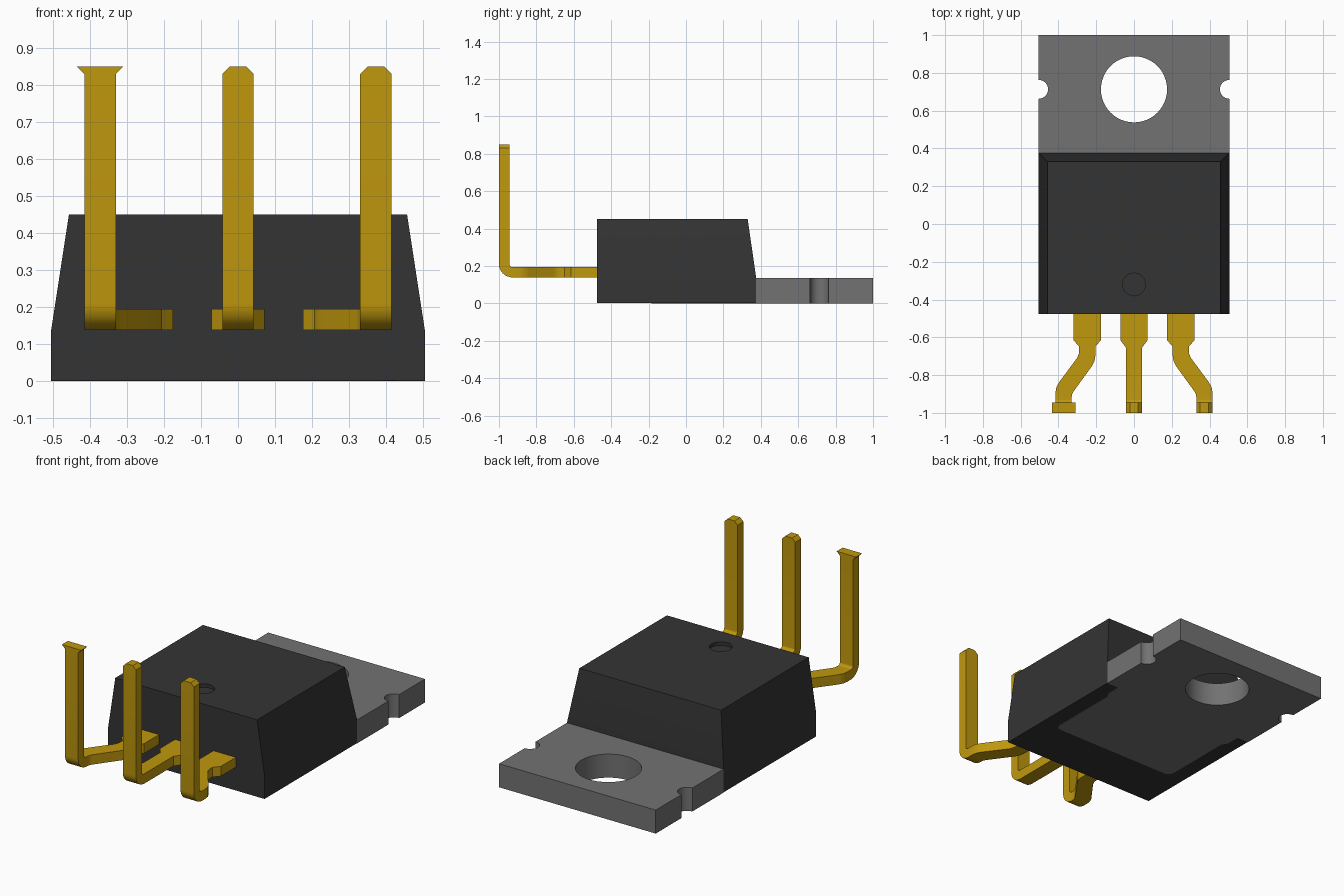
import bpy, bmesh, math

if "Cube" in bpy.data.objects:
    bpy.data.objects.remove(bpy.data.objects["Cube"], do_unlink=True)


def material(name, rgb):
    m = bpy.data.materials.new(name)
    m.use_nodes = True
    m.diffuse_color = (*rgb, 1)
    bsdf = m.node_tree.nodes["Principled BSDF"]
    bsdf.inputs["Base Color"].default_value = (*rgb, 1)
    bsdf.inputs["Roughness"].default_value = 0.6
    return m


BLACK = material("black_plastic", (0.034, 0.034, 0.034))
GREY = material("grey_metal", (0.17, 0.17, 0.17))
GOLD = material("gold_metal", (0.527, 0.314, 0.004))


def loft(name, loops, mat):
    """Skin a row of matching closed loops and cap both ends."""
    bm = bmesh.new()
    rings = [[bm.verts.new(p) for p in loop] for loop in loops]
    for a, b in zip(rings, rings[1:]):
        for i in range(len(a)):
            j = (i + 1) % len(a)
            bm.faces.new((a[i], a[j], b[j], b[i]))
    bm.faces.new(rings[0][::-1])
    bm.faces.new(rings[-1])
    bmesh.ops.recalc_face_normals(bm, faces=bm.faces)
    me = bpy.data.meshes.new(name)
    bm.to_mesh(me)
    bm.free()
    me.materials.append(mat)
    ob = bpy.data.objects.new(name, me)
    bpy.context.collection.objects.link(ob)
    return ob


def prism(name, outline, z0, z1, mat):
    return loft(name, [[(x, y, z) for x, y in outline] for z in (z0, z1)], mat)


def arc(cx, cy, r, a0, a1, n):
    return [(cx + r * math.cos(math.radians(a0 + (a1 - a0) * i / n)),
             cy + r * math.sin(math.radians(a0 + (a1 - a0) * i / n)))
            for i in range(n + 1)]


def activate(ob):
    bpy.ops.object.select_all(action='DESELECT')
    ob.select_set(True)
    bpy.context.view_layer.objects.active = ob


def drill(ob, x, y, r, z0, z1, mat):
    """Cut a round hole and discard the cutter."""
    cutter = prism("hole_cutter", arc(x, y, r, 0, 360, 48)[:-1], z0, z1, mat)
    cutter.hide_render = True
    mod = ob.modifiers.new("hole", 'BOOLEAN')
    mod.operation, mod.solver, mod.object = 'DIFFERENCE', 'EXACT', cutter
    activate(ob)
    bpy.ops.object.modifier_apply(modifier=mod.name)
    bpy.data.objects.remove(cutter, do_unlink=True)


def smooth(ob):
    activate(ob)
    bpy.ops.object.shade_smooth_by_angle(angle=math.radians(30))


W, FRONT, BACK = 0.505, -0.477, 0.375
TAB_TOP = 0.137


# Moulded body: straight lower part, tapered sides and back, flat front
def body_loop(w, back, z):
    return [(-w, FRONT, z), (w, FRONT, z), (w, back, z), (-w, back, z)]


body = loft("body", [body_loop(W, BACK, 0.002), body_loop(W, BACK, TAB_TOP),
                     body_loop(0.457, 0.33, 0.45)], BLACK)
drill(body, 0, -0.32, 0.06, 0.43, 0.5, BLACK)  # shallow locating dimple
smooth(body)

# Metal tab with side notches; its narrower end shows under the body
half = arc(0.37, -0.145, 0.04, -90, 0, 5)
half += [(0.41, 0.26), (0.43, 0.29), (0.43, BACK), (W, BACK)]
half += arc(W, 0.713, 0.05, 270, 90, 16)
half += [(W, 1.0)]
tab = prism("mounting_tab", half + [(-x, y) for x, y in reversed(half)],
            0, TAB_TOP, GREY)
drill(tab, 0, 0.713, 0.175, -0.1, 0.3, GREY)
smooth(tab)

# Leads: flat shaped strip, bend, then upright pin with a chamfered tip
LOW, HIGH, TIP = 0.138, 0.195, 0.85
BEND_Y, BEND_Z = -0.93, 0.21


def lead(name, inner, outer):
    loops = [[(*a, LOW), (*b, LOW), (*b, HIGH), (*a, HIGH)]
             for a, b in zip(inner, outer)]
    x0, x1 = inner[-1][0], outer[-1][0]

    def section(a, b, far, near):
        return [(a, *far), (b, *far), (b, *near), (a, *near)]

    for i in range(1, 9):
        t = math.radians(90 * i / 8)
        far, near = [(BEND_Y - r * math.sin(t), BEND_Z - r * math.cos(t))
                     for r in (0.07, 0.015)]
        loops.append(section(x0, x1, far, near))
    for z, c in ((TIP - 0.02, 0), (TIP, 0.02)):
        loops.append(section(x0 + c, x1 - c, (-1.0, z), (-0.945, z)))
    smooth(loft(name, loops, GOLD))


# Edge points as (x, y), from the body outwards
mid = [(0.072, -0.45), (0.072, -0.615), (0.042, -0.655), (0.042, BEND_Y)]
lead("middle_lead", [(-x, y) for x, y in mid], mid)

outer = [(0.32, -0.45), (0.32, -0.615), (0.29, -0.65), (0.29, -0.675),
         (0.293, -0.69), (0.302, -0.71), (0.398, -0.84), (0.411, -0.865),
         (0.415, -0.89), (0.415, BEND_Y)]
inner = [(0.175, -0.45), (0.175, -0.615), (0.205, -0.65), (0.205, -0.70),
         (0.209, -0.725), (0.221, -0.75), (0.319, -0.885), (0.327, -0.90),
         (0.33, -0.915), (0.33, BEND_Y)]
for side, s in (("left", 1), ("right", -1)):
    lead(side + "_lead", [(s * x, y) for x, y in inner],
         [(s * x, y) for x, y in outer])
